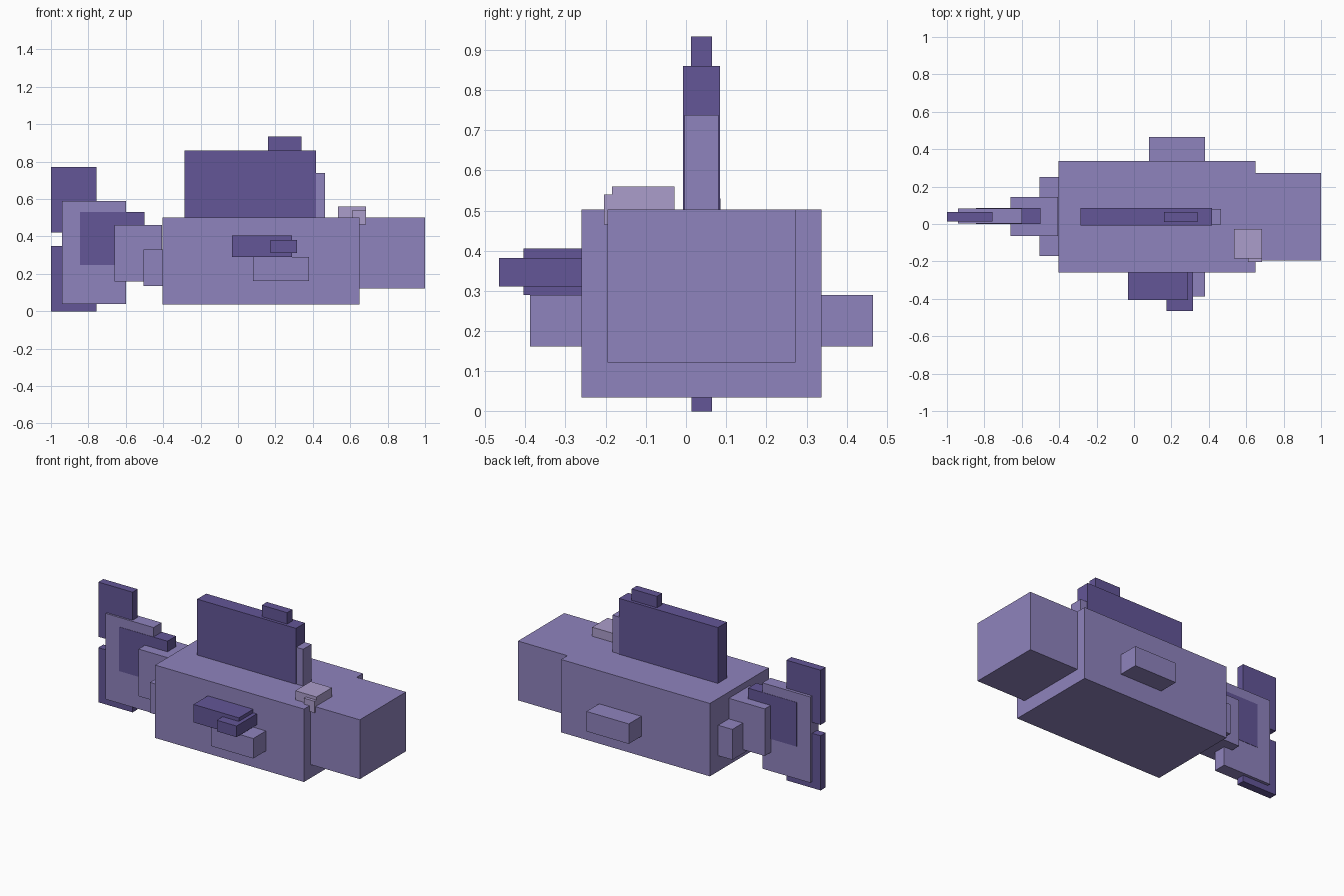
import bpy
from mathutils import Vector

if "Cube" in bpy.data.objects:
    bpy.data.objects.remove(bpy.data.objects["Cube"], do_unlink=True)


def make_material(name, rgb):
    mat = bpy.data.materials.new(name)
    mat.use_nodes = True
    color = (*rgb, 1.0)
    mat.diffuse_color = color
    mat.node_tree.nodes["Principled BSDF"].inputs["Base Color"].default_value = color
    return mat


violet = make_material("violet", (0.275, 0.227, 0.509))
dark_violet = make_material("dark violet", (0.125, 0.093, 0.309))
pale_lilac = make_material("pale lilac", (0.407, 0.337, 0.597))


def box(name, mat, x, y, z):
    """Box filling the given (min, max) range on each axis."""
    low, high = (Vector(corner) for corner in zip(x, y, z))
    bpy.ops.mesh.primitive_cube_add(size=1, location=(low + high) / 2)
    obj = bpy.context.object
    obj.name = name
    obj.scale = high - low
    bpy.ops.object.transform_apply(location=False, rotation=False, scale=True)
    obj.data.materials.append(mat)
    return obj


# Body, head and tapering tail base
box("body", violet, (-0.405, 0.65), (-0.26, 0.337), (0.035, 0.502))
box("head", violet, (0.65, 1.0), (-0.195, 0.273), (0.122, 0.502))
box("rear_body", violet, (-0.505, -0.405), (-0.17, 0.252), (0.135, 0.33))
box("tail_base", violet, (-0.66, -0.405), (-0.065, 0.145), (0.16, 0.462))

# Tail fin: pale panel, dark centre and two dark tips
box("tail_panel", violet, (-0.94, -0.6), (0.002, 0.084), (0.04, 0.59))
box("tail_centre", dark_violet, (-0.845, -0.5), (0.0, 0.086), (0.247, 0.53))
for name, z in (("tail_upper_tip", (0.42, 0.77)), ("tail_lower_tip", (0.0, 0.35))):
    box(name, dark_violet, (-1.0, -0.757), (0.014, 0.065), z)

# Dorsal fin
box("dorsal_fin", dark_violet, (-0.285, 0.416), (-0.007, 0.085), (0.502, 0.86))
box("dorsal_front", violet, (0.416, 0.465), (-0.004, 0.081), (0.502, 0.738))
box("dorsal_crest", dark_violet, (0.16, 0.34), (0.012, 0.065), (0.86, 0.933))

# Side fins
box("right_fin", violet, (0.08, 0.38), (-0.388, -0.26), (0.162, 0.29))
box("left_fin", violet, (0.08, 0.38), (0.337, 0.465), (0.162, 0.29))
box("right_upper_fin", dark_violet, (-0.032, 0.29), (-0.405, -0.26), (0.29, 0.405))
box("right_fin_tip", dark_violet, (0.175, 0.315), (-0.465, -0.26), (0.311, 0.382))

# Eye
box("eye", pale_lilac, (0.535, 0.685), (-0.184, -0.028), (0.47, 0.56))
box("eye_rim", pale_lilac, (0.61, 0.685), (-0.204, -0.184), (0.465, 0.54))
